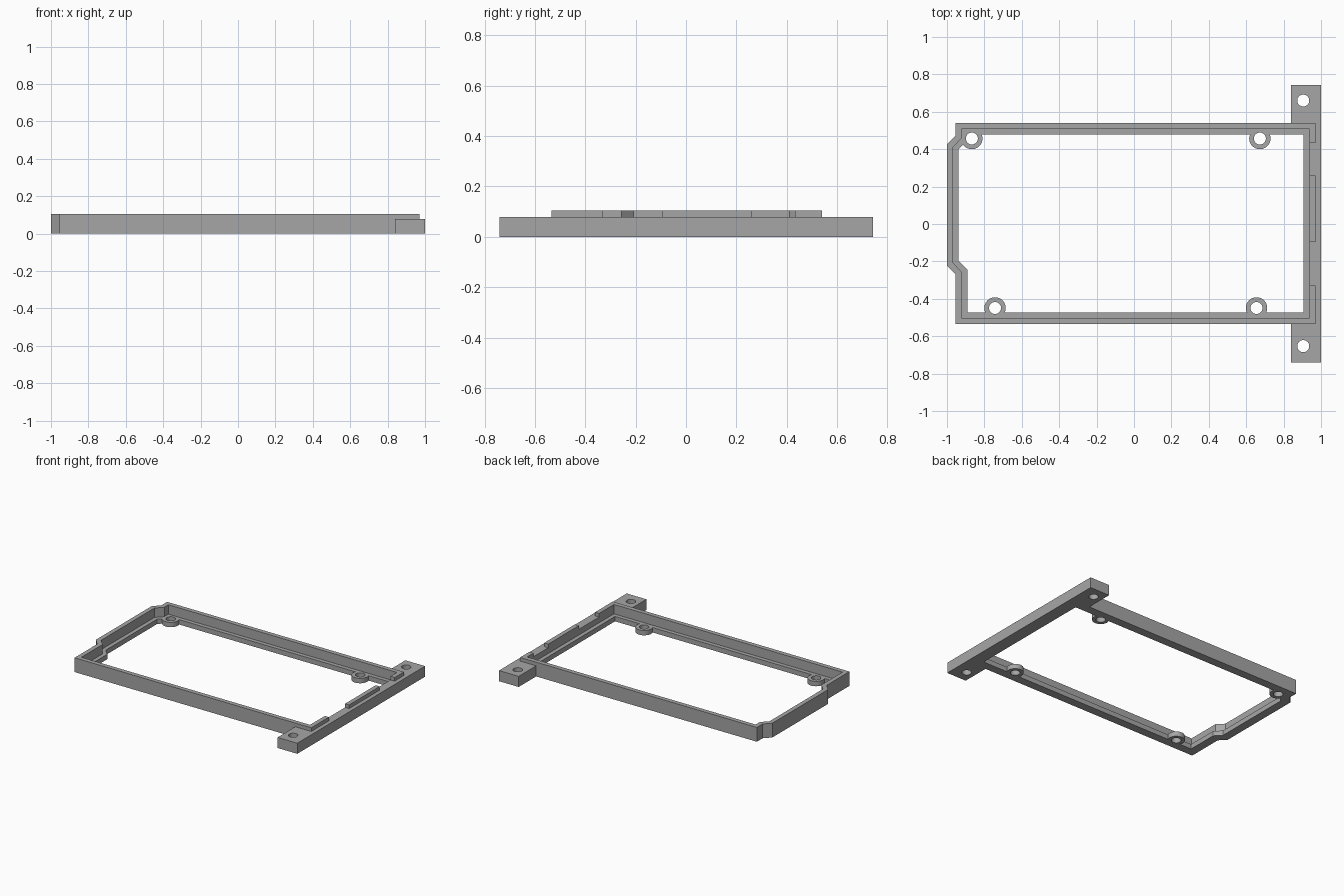
import bpy
import bmesh
import math

cube = bpy.data.objects.get("Cube")
if cube:
    bpy.data.objects.remove(cube, do_unlink=True)

TOP, PLATE_TOP, LEDGE_TOP = 0.105, 0.078, 0.036
HOLE_R, BOSS_R = 0.032, 0.057

grey = bpy.data.materials.new("mid_grey")
grey.use_nodes = True
colour = (0.38, 0.38, 0.38, 1)
grey.diffuse_color = colour
grey.node_tree.nodes["Principled BSDF"].inputs["Base Color"].default_value = colour


def prism(name, points, z0, z1):
    """Closed solid made by extruding a flat outline upward."""
    bm = bmesh.new()
    base = bm.faces.new([bm.verts.new((x, y, z0)) for x, y in points])
    extruded = bmesh.ops.extrude_face_region(bm, geom=[base])["geom"]
    verts = [v for v in extruded if isinstance(v, bmesh.types.BMVert)]
    bmesh.ops.translate(bm, verts=verts, vec=(0, 0, z1 - z0))
    bmesh.ops.recalc_face_normals(bm, faces=bm.faces)
    mesh = bpy.data.meshes.new(name)
    bm.to_mesh(mesh)
    bm.free()
    mesh.materials.append(grey)
    obj = bpy.data.objects.new(name, mesh)
    bpy.context.collection.objects.link(obj)
    return obj


def rect(x0, x1, y0, y1):
    return [(x0, y0), (x1, y0), (x1, y1), (x0, y1)]


def circle(cx, cy, r, n=48):
    angles = [math.tau * i / n for i in range(n)]
    return [(cx + r * math.cos(a), cy + r * math.sin(a)) for a in angles]


def outline(d):
    """Frame outline, stepped out on the right side, inset by d."""
    k = d * math.tan(math.pi / 8)
    return [(0.97 - d, -0.535 + d), (0.97 - d, 0.54 - d),
            (-0.954 + d, 0.54 - d), (-0.954 + d, 0.473 - k),
            (-1 + d, 0.425 - k), (-1 + d, -0.222 + k),
            (-0.954 + d, -0.27 + k), (-0.954 + d, -0.535 + d)]


def combine(target, tool, operation):
    """Apply a boolean and remove the helper solid."""
    mod = target.modifiers.new(operation.lower(), "BOOLEAN")
    mod.operation, mod.solver, mod.object = operation, "EXACT", tool
    bpy.context.view_layer.update()
    graph = bpy.context.evaluated_depsgraph_get()
    mesh = bpy.data.meshes.new_from_object(target.evaluated_get(graph))
    target.modifiers.clear()
    target.data = mesh
    bpy.data.objects.remove(tool, do_unlink=True)


# Frame wall with a lower inner ledge
frame = prism("bezel_frame", outline(0), 0, TOP)
combine(frame, prism("recess", outline(0.033), LEDGE_TOP, 0.2), "DIFFERENCE")
combine(frame, prism("opening", outline(0.0625), -0.1, 0.2), "DIFFERENCE")

# Shallow gaps in the top of the right-hand wall
for y0, y1 in [(-0.33, -0.095), (0.26, 0.433)]:
    combine(frame, prism("gap", rect(0.92, 1.1, y0, y1), PLATE_TOP, 0.2), "DIFFERENCE")

# Mounting strip with an ear at each end
strip = [(1, -0.74), (1, 0.743), (0.84, 0.743), (0.84, 0.52),
         (0.95, 0.52), (0.95, -0.515), (0.84, -0.515), (0.84, -0.74)]
combine(frame, prism("mounting_strip", strip, 0, PLATE_TOP), "UNION")
# Clear the strip ears from the inside of the frame
combine(frame, prism("recess", outline(0.033), LEDGE_TOP, 0.2), "DIFFERENCE")

# Screw bosses on the ledge
bosses = [(-0.867, 0.457), (0.673, 0.457), (-0.743, -0.449), (0.655, -0.449)]
for x, y in bosses:
    combine(frame, prism("screw_boss", circle(x, y, BOSS_R), 0, LEDGE_TOP), "UNION")

# Screw holes through the bosses and the ears
for x, y in bosses + [(0.905, 0.66), (0.905, -0.653)]:
    combine(frame, prism("screw_hole", circle(x, y, HOLE_R), -0.1, 0.2), "DIFFERENCE")

# Smooth the round bosses and holes, keep all other edges sharp
bpy.ops.object.select_all(action="DESELECT")
frame.select_set(True)
bpy.context.view_layer.objects.active = frame
bpy.ops.object.shade_smooth_by_angle(angle=math.radians(30))
